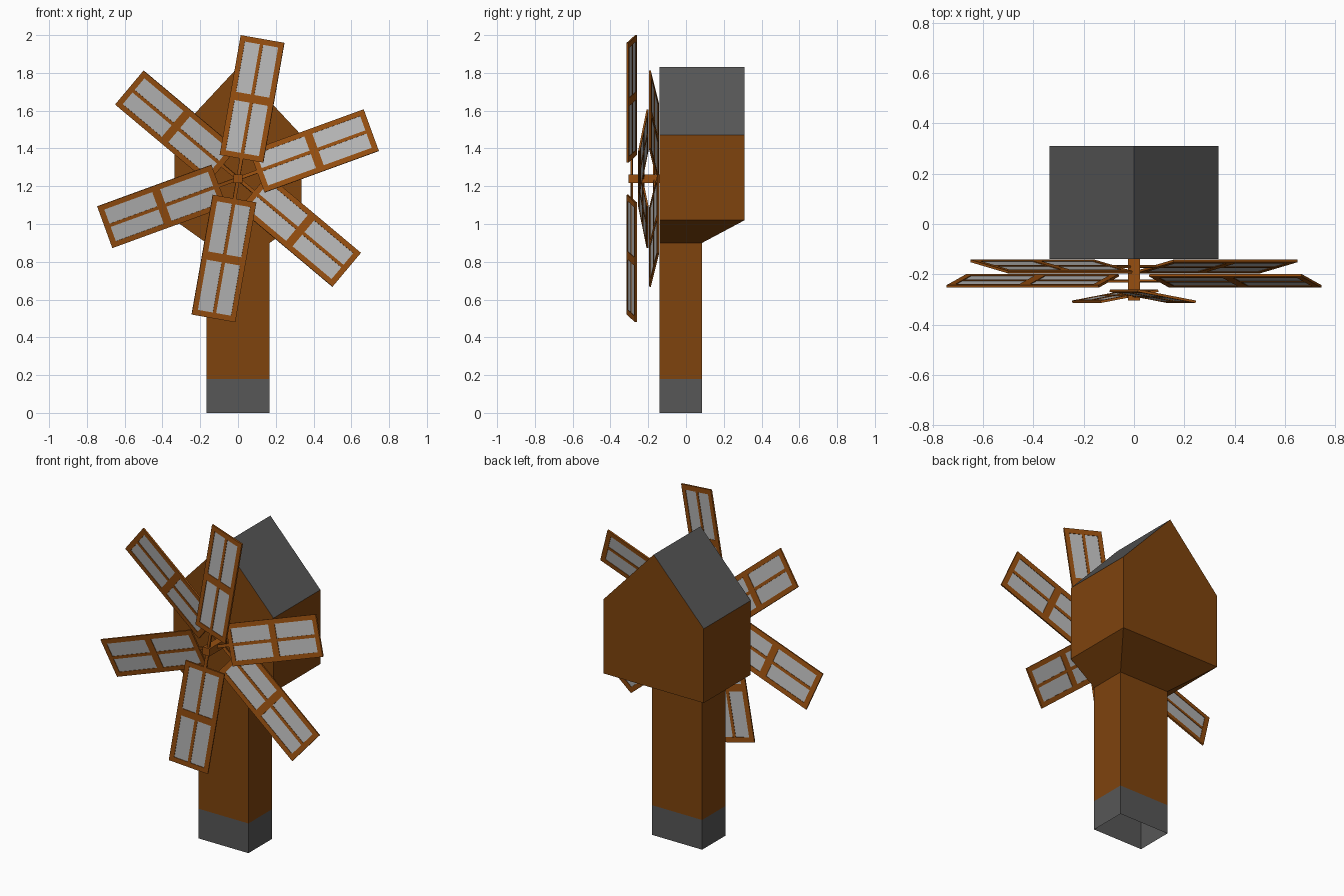
import bpy, bmesh, math
from mathutils import Matrix, Vector

if "Cube" in bpy.data.objects:
    bpy.data.objects.remove(bpy.data.objects["Cube"])


def material(name, rgb):
    m = bpy.data.materials.new(name)
    m.diffuse_color = (*rgb, 1)
    m.use_nodes = True
    m.node_tree.nodes["Principled BSDF"].inputs["Base Color"].default_value = m.diffuse_color
    return m


WALL = material("wall_brown", (0.21, 0.056, 0.004))
STONE = material("slate_grey", (0.095, 0.095, 0.095))
WOOD = material("frame_brown", (0.31, 0.078, 0.005))
CLOTH = material("sail_grey", (0.48, 0.48, 0.48))


def finish(name, bm, mats, matrix=Matrix()):
    me = bpy.data.meshes.new(name)
    bm.to_mesh(me)
    bm.free()
    for m in mats:
        me.materials.append(m)
    ob = bpy.data.objects.new(name, me)
    ob.matrix_world = matrix
    bpy.context.collection.objects.link(ob)
    return ob


def add_box(bm, lo, hi):
    lo, hi = Vector(lo), Vector(hi)
    size = hi - lo
    mat = Matrix.Translation((lo + hi) / 2) @ Matrix.Diagonal((*size, 1))
    bmesh.ops.create_cube(bm, size=1, matrix=mat)


# Mill body: rectangular rings stacked upward, open at the bottom, with a gable roof
FRONT = -0.14
bm = bmesh.new()
rings = []
for z, half_x, back in [(0, 0.168, 0.085), (0.18, 0.168, 0.085), (0.9, 0.168, 0.085),
                        (1.02, 0.336, 0.31), (1.47, 0.336, 0.31)]:
    rings.append([bm.verts.new(p) for p in ((-half_x, FRONT, z), (half_x, FRONT, z),
                                            (half_x, back, z), (-half_x, back, z))])
for a, b in zip(rings, rings[1:]):
    for i in range(4):
        j = (i + 1) % 4
        bm.faces.new((a[i], a[j], b[j], b[i]))
r = rings[-1]
ridge_front = bm.verts.new((0, FRONT, 1.83))
ridge_back = bm.verts.new((0, 0.31, 1.83))
bm.faces.new((r[0], r[1], ridge_front))
bm.faces.new((r[2], r[3], ridge_back))
bm.faces.new((r[1], r[2], ridge_back, ridge_front))
bm.faces.new((r[3], r[0], ridge_front, ridge_back))
bm.normal_update()
# Stone foot and roof slopes are grey, everything else brown
for f in bm.faces:
    f.material_index = int(f.calc_center_median().z < 0.18 or f.normal.z > 0.3)
finish("mill_body", bm, [WALL, STONE])

# Axle
HUB_Z = 1.24
bm = bmesh.new()
add_box(bm, (-0.023, -0.305, HUB_Z - 0.023), (0.023, FRONT, HUB_Z + 0.023))
finish("axle", bm, [WOOD])

# Sails: three opposite pairs at stepped depths, local x outward, z across
INNER, OUTER, HALF_W, T = 0.107, 0.751, 0.119, 0.005
MID = (INNER + OUTER) / 2
PITCH = Matrix.Rotation(-math.radians(10.8), 4, 'X')


def sail(index, angle, depth):
    place = Matrix.Translation((0, depth, HUB_Z)) @ Matrix.Rotation(-math.radians(angle), 4, 'Y') @ PITCH
    rail = 0.028
    inside = HALF_W - rail
    bm = bmesh.new()
    for lo, hi in ((-HALF_W, -inside), (inside, HALF_W)):
        add_box(bm, (INNER, -T, lo), (OUTER, T, hi))
    for lo, hi in ((INNER, INNER + 0.03), (MID - 0.022, MID + 0.022), (OUTER - 0.03, OUTER)):
        add_box(bm, (lo, -T, -inside), (hi, T, inside))
    # spar running from the axle to the tip
    add_box(bm, (0, -T * 0.9, -0.009), (OUTER - 0.01, T * 0.9, 0.009))
    finish(f"sail_frame_{index}", bm, [WOOD], place)
    # cloth sheet within the frame
    bm = bmesh.new()
    x0, x1, w = INNER + 0.02, OUTER - 0.02, inside + 0.01
    add_box(bm, (x0, -0.002, -w), (x1, 0.002, w))
    finish(f"sail_cloth_{index}", bm, [CLOTH], place)


for k, (angle, depth) in enumerate([(80, -0.287), (20, -0.226), (-40, -0.169)]):
    sail(2 * k + 1, angle, depth)
    sail(2 * k + 2, angle + 180, depth)
